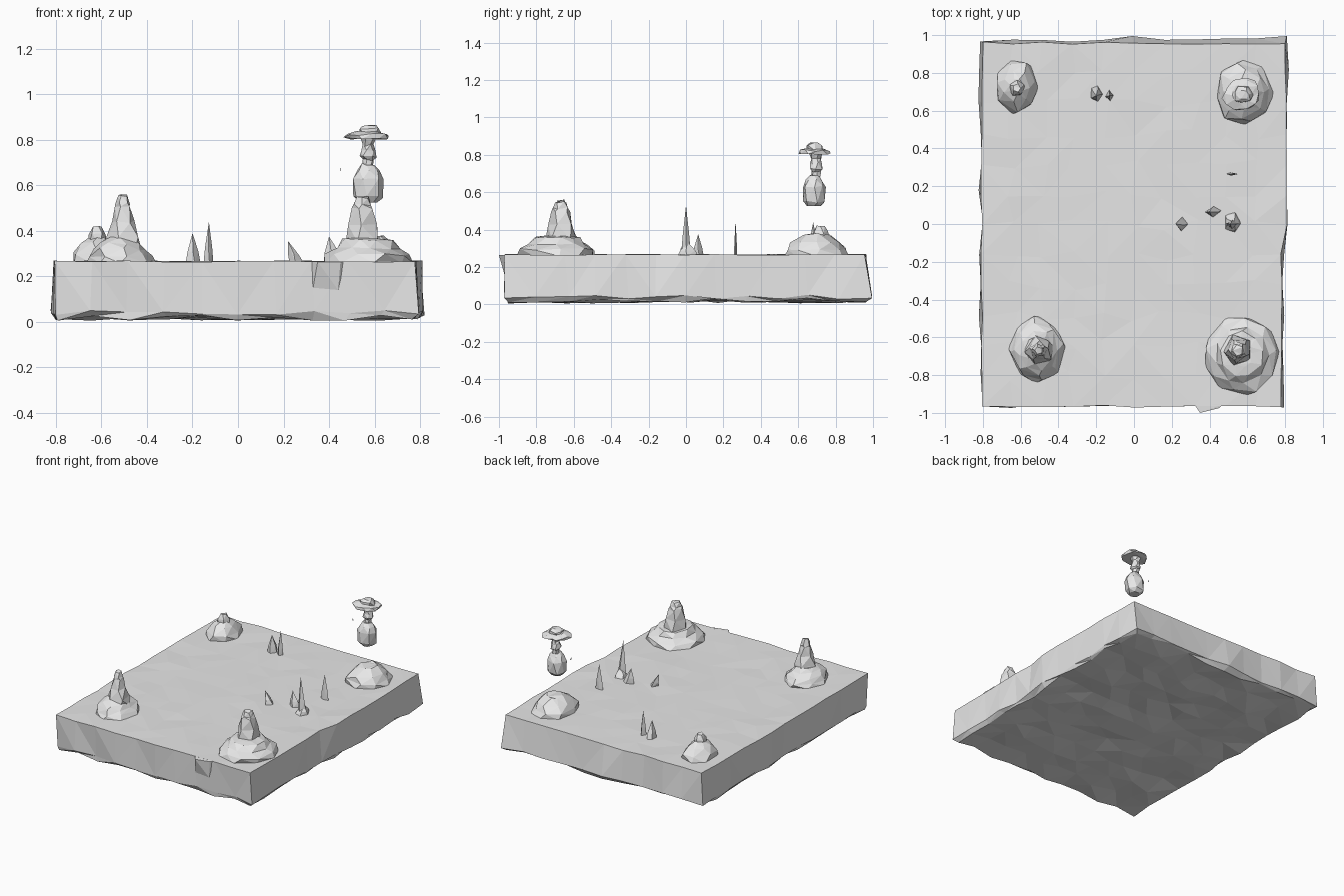
import bpy, bmesh, math, random
from mathutils import Vector

if "Cube" in bpy.data.objects:
    bpy.data.objects.remove(bpy.data.objects["Cube"])

random.seed(11)
R = lambda a: random.uniform(-a, a)

grey = bpy.data.materials.new("stone grey")
grey.diffuse_color = (0.8, 0.8, 0.8, 1)
grey.use_nodes = True
grey.node_tree.nodes["Principled BSDF"].inputs["Base Color"].default_value = grey.diffuse_color
TOP = 0.266


def finish(name, bm):
    bmesh.ops.triangulate(bm, faces=bm.faces[:])
    bmesh.ops.recalc_face_normals(bm, faces=bm.faces[:])
    me = bpy.data.meshes.new(name)
    bm.to_mesh(me)
    bm.free()
    me.materials.append(grey)
    ob = bpy.data.objects.new(name, me)
    bpy.context.collection.objects.link(ob)
    return ob


def lathe_rock(name, x, y, rx, ry, profile, sides, jit=0.08, zj=0.006, spin=0.0):
    """Irregular stack of rings; profile = (height, relative radius)."""
    bm = bmesh.new()
    rings = []
    for k, (z, r) in enumerate(profile):
        ring = []
        for i in range(sides):
            a = 2 * math.pi * (i + 0.25 * (k % 2)) / sides + spin + R(0.12)
            q = r * (1 + R(jit))
            ring.append(bm.verts.new((x + rx * q * math.cos(a),
                                      y + ry * q * math.sin(a),
                                      z + (R(zj) if k else 0))))
        rings.append(ring)
    for a, b in zip(rings, rings[1:]):
        for i in range(sides):
            j = (i + 1) % sides
            bm.faces.new((a[i], a[j], b[j], b[i]))
    bm.faces.new(rings[0][::-1])
    bm.faces.new(rings[-1])
    return finish(name, bm)


def hull(name, pts):
    bm = bmesh.new()
    for p in pts:
        bm.verts.new(p)
    bmesh.ops.convex_hull(bm, input=bm.verts[:])
    return finish(name, bm)


def spike(name, x, y, rx, ry, tip, lean=(0, 0), sides=4):
    """Tapering shard standing on the slab."""
    pts = []
    for z, f in ((TOP - 0.01, 1), (TOP + 0.35 * (tip - TOP), 0.72)):
        k = (z - TOP) / (tip - TOP)
        for i in range(sides):
            a = 2 * math.pi * i / sides + R(0.25)
            pts.append((x + lean[0] * k + rx * f * math.cos(a),
                        y + lean[1] * k + ry * f * math.sin(a), z))
    pts.append((x + lean[0], y + lean[1], tip))
    return hull(name, pts)


# Ground slab: flat top, wavy walls, chamfered rough underside
NX, NY = 10, 12
bm = bmesh.new()


def layer(hx, hy, cy, z, jxy, jz):
    g = {}
    for i in range(NX + 1):
        for j in range(NY + 1):
            edge = i in (0, NX) or j in (0, NY)
            u, v = 2 * i / NX - 1, 2 * j / NY - 1
            x = u * hx + R(jxy if edge else 0.03)
            y = v * hy + cy + R(jxy if edge else 0.03)
            if i == NX and v < 0:       # right wall steps in towards the front
                x -= 0.025
            g[i, j] = bm.verts.new((x, y, max(0.0, z + R(jz))))
    return g


def skin(g):
    for i in range(NX):
        for j in range(NY):
            bm.faces.new((g[i, j], g[i + 1, j], g[i + 1, j + 1], g[i, j + 1]))


top = layer(0.805, 0.962, -0.004, TOP, 0.006, 0.003)
rim = layer(0.812, 0.968, 0.006, 0.04, 0.012, 0.012)
low = layer(0.795, 0.95, 0.006, 0.021, 0.012, 0.016)
skin(top)
skin(low)
loop = ([(i, 0) for i in range(NX)] + [(NX, j) for j in range(NY)] +
        [(i, NY) for i in range(NX, 0, -1)] + [(0, j) for j in range(NY, 0, -1)])
for a, b in zip(loop, loop[1:] + loop[:1]):
    bm.faces.new((rim[a], rim[b], top[b], top[a]))
    bm.faces.new((low[a], low[b], rim[b], rim[a]))
for key in ((5, NY), (NX, NY)):         # back bulges near the base
    rim[key].co.y = 0.995
bmesh.ops.delete(bm, geom=[v for v in bm.verts if not v.link_faces], context='VERTS')
finish("ground_slab", bm)

# Broken lip on the front wall
hull("front_lip", [(0.32, -0.955, TOP), (0.47, -0.955, TOP), (0.35, -1.0, TOP - 0.002),
                   (0.33, -0.965, 0.15), (0.44, -0.965, 0.14), (0.45, -0.975, TOP - 0.003)])

# Corner rock mounds: wide apron plus a narrow tower
B = TOP - 0.008
lathe_rock("front_right_mound", 0.57, -0.69, 0.2, 0.21,
           [(B, 1), (0.295, 0.95), (0.325, 0.74), (0.36, 0.56), (0.368, 0.3)], 9)
lathe_rock("front_right_tower", 0.55, -0.67, 0.08, 0.085,
           [(0.35, 1), (0.43, 0.84), (0.5, 0.62), (0.515, 0.5), (0.545, 0.36)], 5, 0.06, spin=0.6)
lathe_rock("front_left_mound", -0.515, -0.665, 0.145, 0.175,
           [(B, 1), (0.29, 0.95), (0.32, 0.8), (0.345, 0.62), (0.37, 0.4)], 8)
lathe_rock("front_left_tower", -0.505, -0.67, 0.08, 0.08,
           [(0.32, 1.05), (0.375, 0.95), (0.44, 0.65), (0.505, 0.45), (0.52, 0.42), (0.555, 0.25)],
           5, 0.06, spin=0.3)
lathe_rock("back_left_mound", -0.62, 0.73, 0.112, 0.142,
           [(B, 1), (0.3, 0.92), (0.345, 0.62), (0.37, 0.3)], 7)
lathe_rock("back_left_knob", -0.62, 0.72, 0.042, 0.045,
           [(0.34, 1), (0.385, 0.95), (0.42, 0.5)], 5)
lathe_rock("back_right_mound", 0.58, 0.69, 0.152, 0.172,
           [(B, 1), (0.295, 0.95), (0.335, 0.74), (0.375, 0.38)], 8)

# Plant shards on the slab
spike("back_shard_tall", -0.13, 0.68, 0.022, 0.03, 0.44, (0.002, 0))
spike("back_shard_short", -0.2, 0.69, 0.036, 0.045, 0.39, (0.0, -0.01), 5)
spike("middle_shard_tall", 0.52, 0.0, 0.035, 0.026, 0.53, (-0.01, 0))
spike("middle_shard_base", 0.52, 0.01, 0.05, 0.06, 0.33, (0.01, 0.0), 5)
spike("middle_shard_side", 0.42, 0.065, 0.045, 0.03, 0.375, (-0.02, 0))
spike("left_shard", 0.255, 0.0, 0.032, 0.04, 0.355, (-0.035, 0.0))
spike("thin_shard", 0.52, 0.265, 0.032, 0.009, 0.45, (0.0, 0))

# Floating figurine: body, head, ragged brimmed hat
FX, FY = 0.572, 0.685
lathe_rock("figure_body", FX, FY, 0.068, 0.062,
           [(0.525, 0.6), (0.55, 0.98), (0.63, 1.0), (0.665, 0.75), (0.692, 0.42)], 7, 0.05)
lathe_rock("figure_head", FX, FY + 0.012, 0.034, 0.036,
           [(0.685, 0.7), (0.71, 0.75), (0.725, 1.1), (0.755, 0.9), (0.775, 0.75), (0.81, 1.1)], 6, 0.1)
lathe_rock("hat_brim", FX, FY + 0.002, 0.098, 0.082,
           [(0.803, 0.6), (0.807, 1.0), (0.822, 1.0), (0.834, 0.6)], 10, 0.14, 0.006)
lathe_rock("hat_crown", FX + 0.004, FY, 0.052, 0.046,
           [(0.822, 1.0), (0.848, 0.95), (0.862, 0.6)], 7, 0.15, 0.004)

# Tiny loose chip beside the figurine
hull("loose_chip", [(0.449, 0.69, 0.665), (0.453, 0.7, 0.665), (0.451, 0.69, 0.68), (0.45, 0.685, 0.672)])
